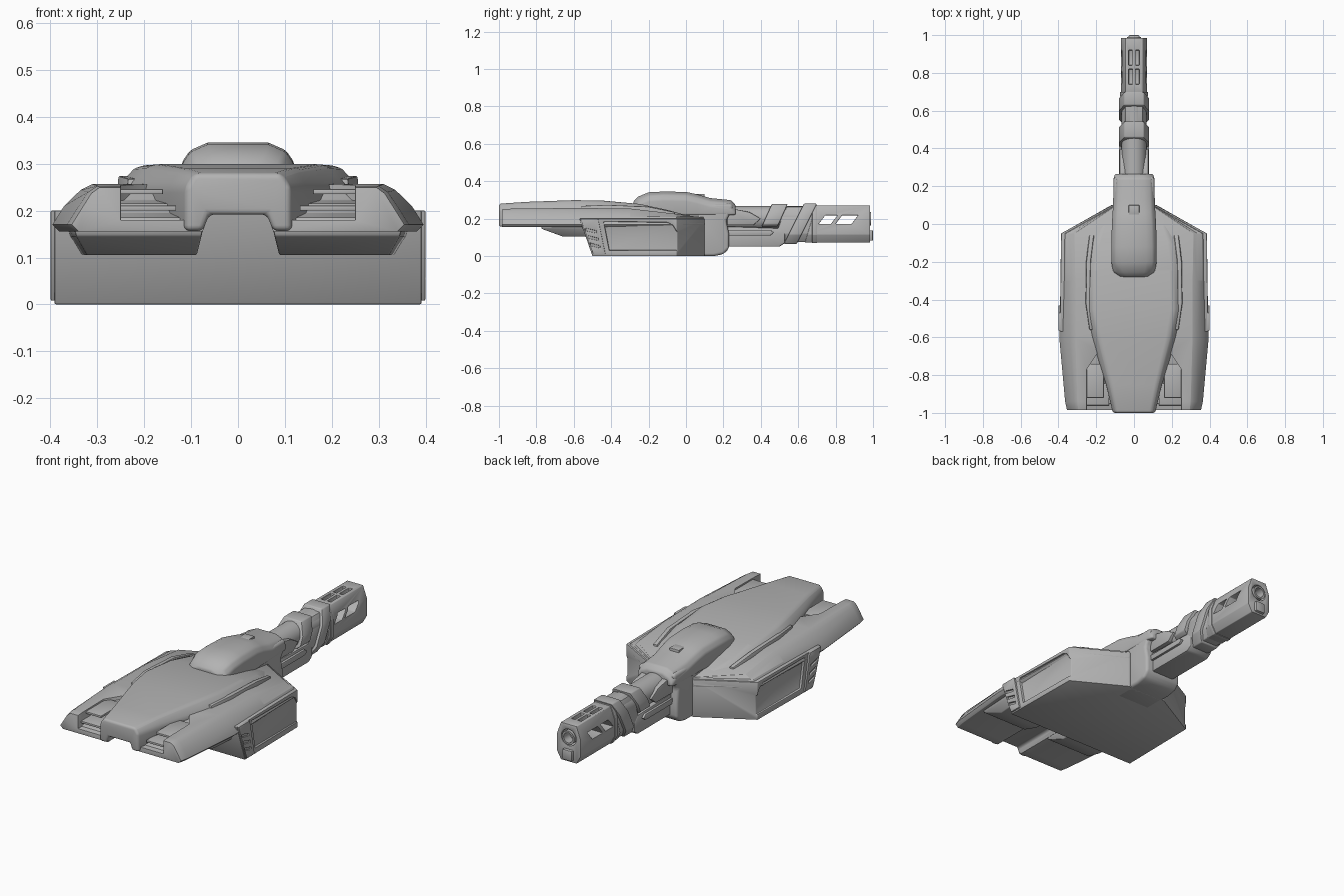
import bpy, bmesh, math

grey = bpy.data.materials.new("armour_grey")
grey.diffuse_color = (0.45, 0.45, 0.45, 1)


def loft(name, rings, mirror=False, bevel=0.005, seg=2):
    """Skin a row of equal-length rings and cap both ends."""
    bm = bmesh.new()
    vs = [[bm.verts.new(p) for p in r] for r in rings]
    n = len(rings[0])
    for a, b in zip(vs, vs[1:]):
        for i in range(n):
            j = (i + 1) % n
            bm.faces.new((a[i], a[j], b[j], b[i]))
    bm.faces.new(vs[0][::-1])
    bm.faces.new(vs[-1])
    bmesh.ops.recalc_face_normals(bm, faces=bm.faces)
    me = bpy.data.meshes.new(name)
    bm.to_mesh(me)
    bm.free()
    me.materials.append(grey)
    ob = bpy.data.objects.new(name, me)
    bpy.context.collection.objects.link(ob)
    ob["bevel"], ob["seg"], ob["mirror"] = bevel, seg, mirror
    return ob


def sym(half):
    return list(half) + [(-x, v) for x, v in reversed(half)]


def ring(half, y, shear=0.0):
    return [(x, y + shear * (z - 0.17), z) for x, z in sym(half)]


def side_prism(name, yz, x0, x1, **k):
    return loft(name, [[(x, y, z) for y, z in yz] for x in (x0, x1)], **k)


def plan_prism(name, xy, z0, z1, **k):
    return loft(name, [[(x, y, z) for x, y in xy] for z in (z0, z1)], **k)


def box(name, x0, x1, y0, y1, z0, z1, **k):
    return plan_prism(name, [(x0, y0), (x1, y0), (x1, y1), (x0, y1)], z0, z1, **k)


def activate(ob):
    bpy.ops.object.select_all(action='DESELECT')
    ob.select_set(True)
    bpy.context.view_layer.objects.active = ob


def cut(ob, cutters):
    for c in cutters:
        c.hide_render = True
        m = ob.modifiers.new("cut", 'BOOLEAN')
        m.operation, m.solver, m.object = 'DIFFERENCE', 'EXACT', c
        activate(ob)
        bpy.ops.object.modifier_apply(modifier=m.name)
        bpy.data.objects.remove(c)


def notch():
    half = [(0.075, 0.1), (0.075, 0.156), (0.062, 0.192)]
    return loft("notch_cutter", [ring(half, -1.2), ring(half, -0.5)])


# lower hull with overhanging rear and recessed side panels
hull = loft("lower_hull", [
    [(x, y, 0.0) for x, y in sym([(0.392, -0.5), (0.386, -0.05), (0.115, 0.1)])],
    [(x, y, 0.2) for x, y in sym([(0.392, -0.57), (0.386, -0.05), (0.115, 0.1)])]], bevel=0.008)
panel = [(-0.41, 0.03), (-0.02, 0.03), (0.0, 0.05), (-0.07, 0.165), (-0.1, 0.18), (-0.44, 0.185)]
cut(hull, [side_prism("panel_cutter", panel, s * 0.378, s * 0.5) for s in (1, -1)])

# raised vent blocks at the rear of each side
vent = side_prism("side_vent_block", [(-0.495, 0.008), (-0.43, 0.008), (-0.47, 0.2), (-0.565, 0.2)],
                  0.37, 0.4, mirror=True, bevel=0.003)
cut(vent, [side_prism("vent_cutter", [(-0.495 - 0.3 * z, z), (-0.445 - 0.25 * z, z - 0.012),
                                      (-0.445 - 0.25 * z, z), (-0.495 - 0.3 * z, z + 0.014)], 0.385, 0.5)
           for z in (0.055, 0.095, 0.135)])

# upper armour shell, sloped at the sides, with rear slots
shell = loft("upper_shell", [
    ring([(xo - 0.015, 0.155), (xo, 0.17), (xo - 0.025, 0.21), (r + 0.3 * (xo - r), zt - 0.013), (r, zt)], y)
    for y, xo, r, zt in [(-0.985, 0.355, 0.295, 0.25), (-0.94, 0.365, 0.30, 0.253), (-0.6, 0.396, 0.31, 0.257),
                         (-0.3, 0.388, 0.31, 0.254), (-0.05, 0.385, 0.315, 0.225),
                         (0.1, 0.12, 0.09, 0.205)]], bevel=0.01)
cut(shell, [plan_prism("slot_cutter", sym([(0.25, -1.2), (0.25, -0.77), (0.19, -0.68)]), 0.18, 0.4), notch()])

# raised central deck tapering to the tail
deck = loft("central_deck", [
    ring([(w, 0.157), (w, zs), (w2 + 0.35 * (w - w2), zt - 0.012), (w2, zt - 0.003)], y)
    for y, w, w2, zs, zt in [(-1.0, 0.112, 0.09, 0.25, 0.283), (-0.85, 0.148, 0.12, 0.25, 0.293),
                             (-0.6, 0.225, 0.18, 0.25, 0.302), (-0.45, 0.257, 0.205, 0.25, 0.3),
                             (-0.25, 0.255, 0.2, 0.248, 0.282), (-0.1, 0.245, 0.19, 0.228, 0.25),
                             (0.0, 0.2, 0.16, 0.2, 0.222)]], bevel=0.012, seg=3)
cut(deck, [notch()])

# long shoulder ridges beside the deck
loft("shoulder_ridge", [[(x, y, 0.2), (x + 0.035, y, 0.2), (x + 0.03, y, z), (x + 0.008, y, z)]
                        for x, y, z in [(0.205, -0.06, 0.235), (0.222, -0.2, 0.264),
                                        (0.225, -0.42, 0.274), (0.205, -0.56, 0.268)]],
     mirror=True, bevel=0.004)

# slot floors and fins at the tail
side_prism("slot_ramp", [(-0.96, 0.165), (-0.95, 0.185), (-0.86, 0.195), (-0.84, 0.215),
                         (-0.76, 0.222), (-0.74, 0.236), (-0.62, 0.245), (-0.62, 0.165)],
           0.11, 0.252, mirror=True, bevel=0.003)
box("lower_fin", 0.132, 0.255, -0.96, -0.8, 0.2, 0.211, mirror=True, bevel=0.002)
box("upper_fin", 0.16, 0.255, -0.92, -0.74, 0.235, 0.246, mirror=True, bevel=0.002)

# boxes hanging under the tail
loft("underside_box", [
    [(0.088, -0.66, 0.105), (0.322, -0.66, 0.105), (0.335, -0.5, 0.105), (0.088, -0.5, 0.105)],
    [(0.078, -0.77, 0.145), (0.345, -0.77, 0.145), (0.36, -0.5, 0.145), (0.078, -0.5, 0.145)],
    [(0.075, -0.775, 0.16), (0.35, -0.775, 0.16), (0.365, -0.5, 0.16), (0.075, -0.5, 0.16)]],
    mirror=True, bevel=0.004)

# gun mantlet and its rounded cover
side_prism("mantlet", [(-0.02, 0.0), (0.15, 0.0), (0.2, 0.01), (0.23, 0.04), (0.23, 0.12), (0.215, 0.19),
                       (0.25, 0.25), (0.25, 0.28), (-0.02, 0.28)], -0.108, 0.108, bevel=0.015, seg=3)
loft("mantlet_cover", [
    ring([(w, 0.22), (w, zt - 0.042), (w - 0.018, zt - 0.016), (w - 0.055, zt)], y)
    for y, w, zt in [(-0.28, 0.09, 0.295), (-0.255, 0.11, 0.318), (-0.2, 0.12, 0.341), (-0.12, 0.12, 0.345),
                     (0.0, 0.117, 0.343), (0.06, 0.113, 0.33), (0.13, 0.11, 0.31),
                     (0.24, 0.108, 0.299), (0.265, 0.1, 0.275)]], bevel=0.008, seg=3)
box("cover_hatch", -0.028, 0.028, 0.045, 0.1, 0.3, 0.332, bevel=0.003)


# gun: round tube, cradle below and side rails
def tube(name, r, y0, y1, z):
    pts = [(r * math.cos(a * math.pi / 16), z + r * math.sin(a * math.pi / 16)) for a in range(32)]
    return loft(name, [[(x, y, v) for x, v in pts] for y in (y0, y1)], bevel=0)


tube("gun_tube", 0.065, 0.18, 0.66, 0.203)
side_prism("gun_cradle", [(0.2, 0.05), (0.5, 0.05), (0.53, 0.07), (0.53, 0.12), (0.5, 0.15), (0.2, 0.16)],
           -0.068, 0.068, bevel=0.008)
side_prism("cradle_rail", [(0.22, 0.11), (0.45, 0.11), (0.47, 0.125), (0.45, 0.14), (0.22, 0.14)],
           0.06, 0.08, mirror=True, bevel=0.003)
side_prism("tube_rail", [(0.22, 0.165), (0.36, 0.165), (0.4, 0.2), (0.34, 0.235), (0.22, 0.26)],
           0.045, 0.076, mirror=True, bevel=0.004)

# slanted collars around the barrel
core = [(0.045, 0.075), (0.066, 0.12), (0.066, 0.205), (0.045, 0.264)]
band = [(0.05, 0.065), (0.08, 0.115), (0.08, 0.215), (0.052, 0.28)]
high = [(0.06, 0.155), (0.08, 0.17), (0.08, 0.215), (0.052, 0.278)]
loft("collar_core", [ring(core, 0.5, 0.4), ring(core, 0.69, 0.2)])
loft("rear_collar", [ring(high, 0.41, 0.45), ring(high, 0.495, 0.45)])
loft("front_collar", [ring(band, 0.575, 0.5), ring(band, 0.645, 0.5)])

# muzzle brake with side windows, top slots and bore
mz = [(0.046, 0.072), (0.07, 0.115), (0.07, 0.205), (0.046, 0.27)]
muzzle = loft("muzzle_brake", [ring(mz, 0.665, 0.3), ring(mz, 0.985)], bevel=0.003)
cuts = [side_prism("window_cutter", [(a, 0.172), (b, 0.172), (b + 0.035, 0.218), (a + 0.035, 0.218)], -0.2, 0.2)
        for a, b in ((0.71, 0.775), (0.8, 0.885))]
cuts += [box("top_cutter", x, x + 0.02, y, y + 0.08, 0.25, 0.4) for x in (-0.028, 0.008) for y in (0.74, 0.84)]
cuts += [tube("bore_cutter", 0.043, 0.94, 1.1, 0.2)]
cut(muzzle, cuts)
ring_ob = tube("bore_ring", 0.036, 0.92, 0.99, 0.2)
cut(ring_ob, [tube("bore_hole_cutter", 0.026, 0.935, 1.1, 0.2)])
box("muzzle_lower_block", -0.028, 0.028, 0.92, 1.0, 0.082, 0.138, bevel=0.006)
loft("muzzle_front_band", [ring([(x * 1.06, 0.17 + (z - 0.17) * 1.03) for x, z in mz], y)
                           for y in (0.675, 0.7)], bevel=0.002)

# mirror, bevel and smooth every part
for ob in list(bpy.context.scene.objects):
    if ob["mirror"]:
        ob.modifiers.new("mirror", 'MIRROR').use_mirror_merge = False
    if ob["bevel"] > 0:
        b = ob.modifiers.new("bevel", 'BEVEL')
        b.width, b.segments = ob["bevel"], ob["seg"]
        b.limit_method, b.angle_limit = 'ANGLE', math.radians(25)
    activate(ob)
    bpy.ops.object.convert(target='MESH')
    bpy.ops.object.shade_smooth_by_angle(angle=math.radians(32))
